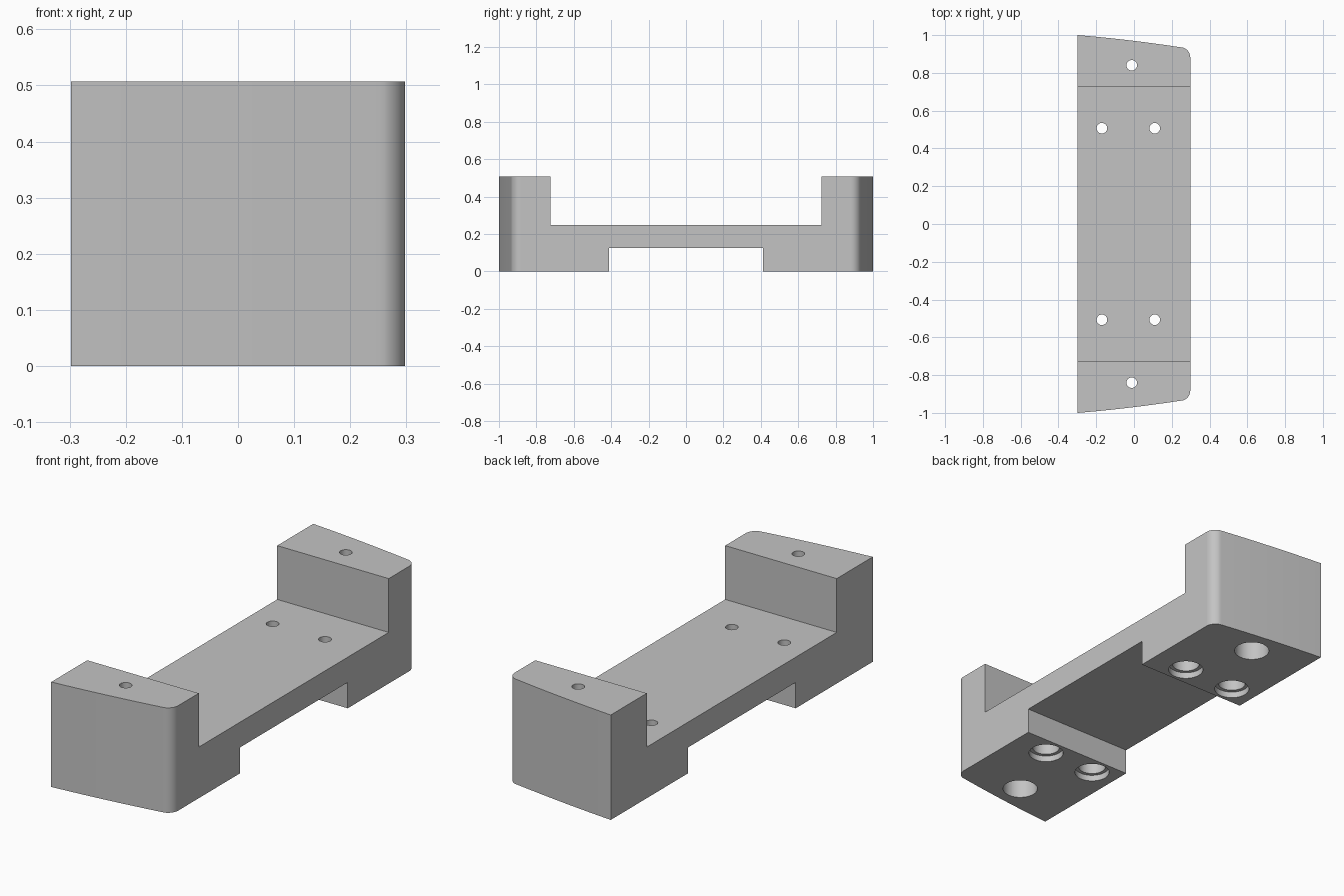
import bpy, bmesh, math
from mathutils import Vector

cube = bpy.data.objects.get("Cube")
if cube:
    bpy.data.objects.remove(cube, do_unlink=True)

grey = bpy.data.materials.new("plain grey")
grey.use_nodes = True
colour = (0.55, 0.55, 0.55, 1)
grey.diffuse_color = colour
grey.node_tree.nodes["Principled BSDF"].inputs["Base Color"].default_value = colour


def prism(name, points, offset):
    """Extrude a closed outline along an offset."""
    bm = bmesh.new()
    face = bm.faces.new([bm.verts.new(p) for p in points])
    new = bmesh.ops.extrude_face_region(bm, geom=[face])["geom"]
    moved = [v for v in new if isinstance(v, bmesh.types.BMVert)]
    bmesh.ops.translate(bm, vec=Vector(offset), verts=moved)
    bmesh.ops.recalc_face_normals(bm, faces=bm.faces)
    mesh = bpy.data.meshes.new(name)
    bm.to_mesh(mesh)
    bm.free()
    mesh.materials.append(grey)
    obj = bpy.data.objects.new(name, mesh)
    bpy.context.collection.objects.link(obj)
    return obj


def cut(target, cutter, operation):
    """Apply a boolean and discard the cutter."""
    cutter.hide_render = True
    mod = target.modifiers.new("cut", "BOOLEAN")
    mod.operation, mod.object, mod.solver = operation, cutter, "EXACT"
    bpy.context.view_layer.objects.active = target
    bpy.ops.object.modifier_apply(modifier=mod.name)
    bpy.data.objects.remove(cutter, do_unlink=True)


def drill(target, x, y, radius, bottom, top):
    ring = [(x + radius * math.cos(math.tau * i / 32),
             y + radius * math.sin(math.tau * i / 32), bottom) for i in range(32)]
    cut(target, prism("drill", ring, (0, 0, top - bottom)), "DIFFERENCE")


# Side profile: raised ends, thin middle, foot at each end
half = [(0.412, 0.125), (0.412, 0), (1.1, 0), (1.1, 0.507), (0.725, 0.507), (0.725, 0.247)]
profile = half + [(-y, z) for y, z in reversed(half)]
bracket = prism("mounting_bracket", [(-0.298, y, z) for y, z in profile], (0.596, 0, 0))

# Plan outline: gently curved ends with one rounded corner each
edge = []
for i in range(13):
    t = i / 12
    edge.append((-0.31 + 0.56 * t, 1.001 - 0.046 * t - 0.02 * t * t))
for i in range(1, 11):
    a = math.radians(80 - 8 * i)
    edge.append((0.2435 + 0.0545 * math.cos(a), 0.8815 + 0.0545 * math.sin(a)))
plan = edge + [(x, -y) for x, y in reversed(edge)]
cut(bracket, prism("plan_cutter", [(x, y, -0.1) for x, y in plan], (0, 0, 0.8)), "INTERSECT")

# Screw holes, with wide bores from below
for side in (-1, 1):
    drill(bracket, -0.012, side * 0.84, 0.028, -0.1, 0.6)
    drill(bracket, -0.012, side * 0.84, 0.08, -0.1, 0.38)
    for x in (-0.17, 0.11):
        y = side * 0.507
        drill(bracket, x, y, 0.028, -0.1, 0.6)
        drill(bracket, x, y, 0.063, -0.1, 0.125)
        drill(bracket, x, y, 0.08, -0.1, 0.03)

# Smooth the curved walls and keep the flat faces flat
bpy.ops.object.select_all(action="DESELECT")
bracket.select_set(True)
bpy.context.view_layer.objects.active = bracket
bpy.ops.object.shade_smooth_by_angle(angle=math.radians(30))
weighted = bracket.modifiers.new("flat faces", "WEIGHTED_NORMAL")
weighted.keep_sharp = True
